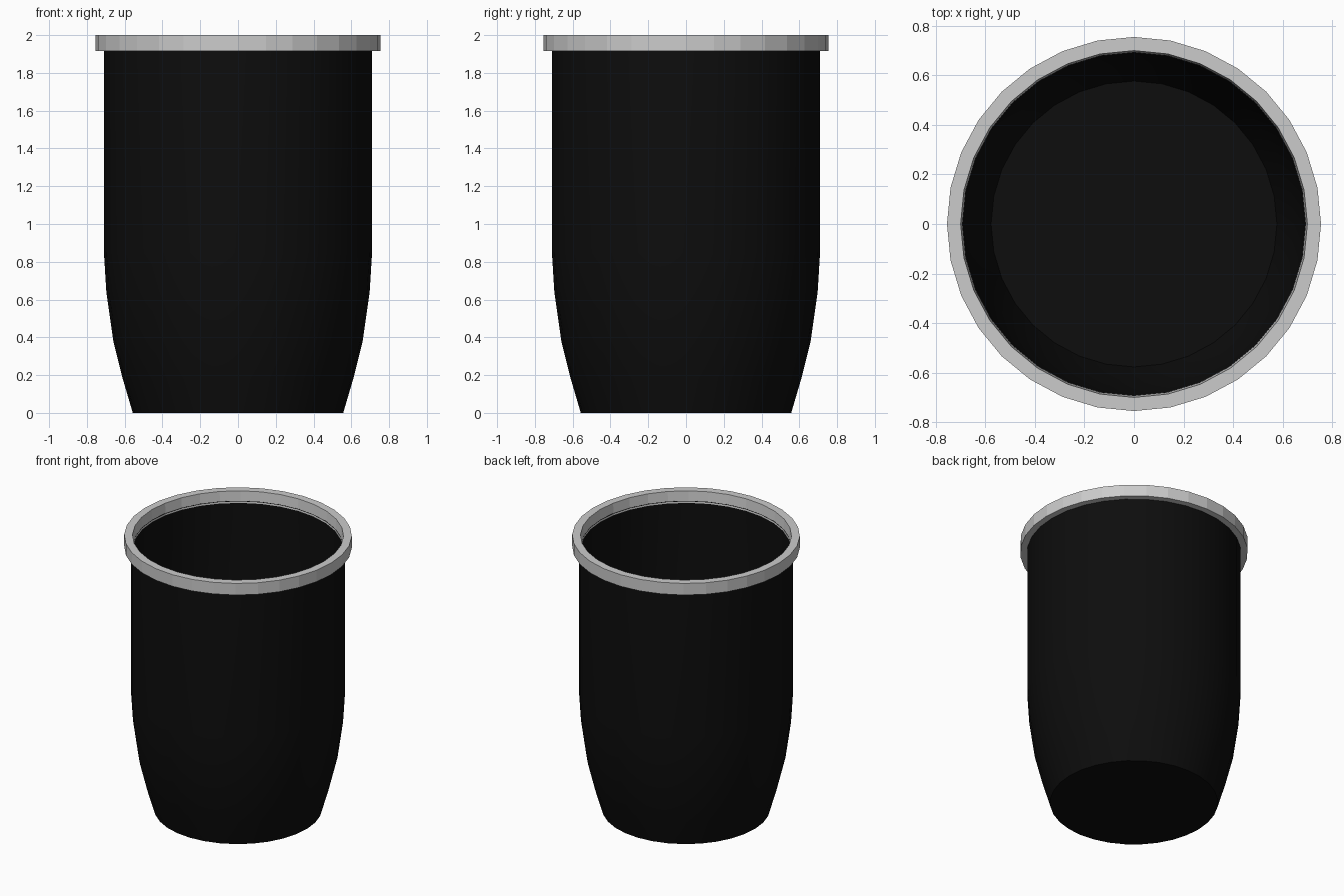
import bpy, bmesh, math

if "Cube" in bpy.data.objects:
    bpy.data.objects.remove(bpy.data.objects["Cube"])

SEGMENTS = 32


def lathe(name, profile, closed=False):
    """Spin an (r, z) profile about z; r = 0 at an end makes a capped disc."""
    bm = bmesh.new()
    rings = []
    for r, z in profile:
        rings.append([bm.verts.new((r * math.cos(a), r * math.sin(a), z))
                      for a in (2 * math.pi * i / SEGMENTS for i in range(SEGMENTS))])
    pairs = list(zip(rings, rings[1:]))
    if closed:
        pairs.append((rings[-1], rings[0]))
    for low, high in pairs:
        for i in range(SEGMENTS):
            j = (i + 1) % SEGMENTS
            bm.faces.new((low[i], low[j], high[j], high[i]))
    if not closed:
        bm.faces.new(rings[0][::-1])
        bm.faces.new(rings[-1])
    bmesh.ops.recalc_face_normals(bm, faces=bm.faces)
    mesh = bpy.data.meshes.new(name)
    bm.to_mesh(mesh)
    bm.free()
    obj = bpy.data.objects.new(name, mesh)
    bpy.context.collection.objects.link(obj)
    return obj


# Black container: outer wall up, over the lip, inner wall down to the floor
body = lathe("bin_body", [
    (0.557, 0), (0.61, 0.18), (0.66, 0.38), (0.697, 0.64), (0.71, 0.85), (0.71, 1.93),
    (0.693, 1.93), (0.693, 0.85), (0.682, 0.64), (0.645, 0.38), (0.596, 0.18), (0.577, 0.11)])
black = bpy.data.materials.new("black_plastic")
black.diffuse_color = (0.004, 0.004, 0.004, 1)
black.use_nodes = True
black.node_tree.nodes["Principled BSDF"].inputs["Base Color"].default_value = black.diffuse_color
body.data.materials.append(black)
bpy.context.view_layer.objects.active = body
body.select_set(True)
bpy.ops.object.shade_smooth_by_angle(angle=math.radians(30))

# Grey flat-faceted rim band
lathe("rim_band", [(0.755, 1.915), (0.755, 2.0), (0.70, 2.0), (0.692, 1.915)], closed=True)
